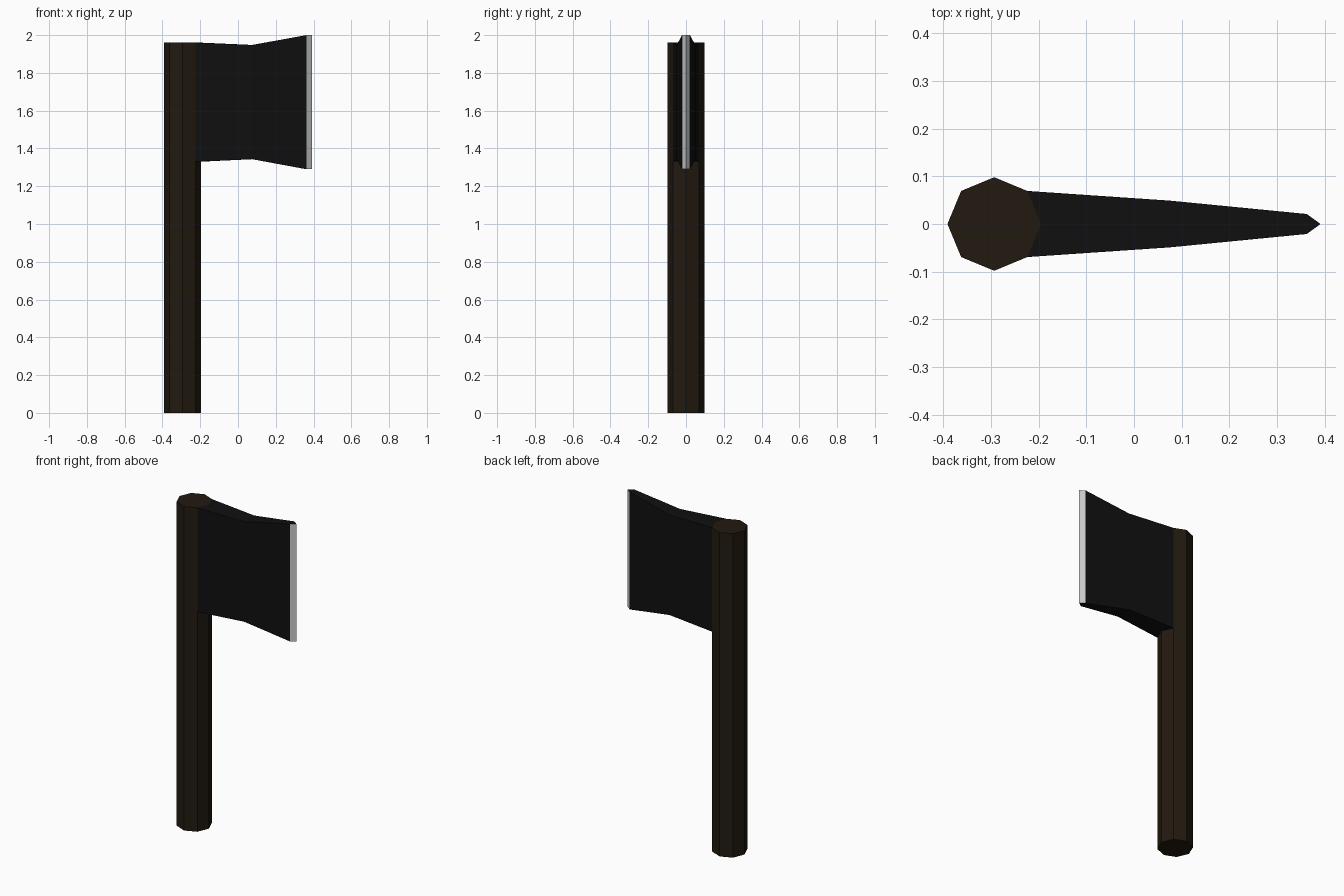
import bpy, bmesh
from math import cos, sin, pi

if "Cube" in bpy.data.objects:
    bpy.data.objects.remove(bpy.data.objects["Cube"])


def material(name, rgb):
    m = bpy.data.materials.new(name)
    m.diffuse_color = (*rgb, 1)
    m.use_nodes = True
    m.node_tree.nodes["Principled BSDF"].inputs["Base Color"].default_value = m.diffuse_color
    return m


def finish(name, bm, *mats):
    bmesh.ops.recalc_face_normals(bm, faces=bm.faces)
    mesh = bpy.data.meshes.new(name)
    bm.to_mesh(mesh)
    bm.free()
    for m in mats:
        mesh.materials.append(m)
    obj = bpy.data.objects.new(name, mesh)
    bpy.context.collection.objects.link(obj)


wood = material("dark_wood", (0.016, 0.010, 0.005))
iron = material("black_iron", (0.005, 0.005, 0.005))
steel = material("bare_steel", (0.6, 0.6, 0.6))

# Octagonal handle
R, CX, H = 0.098, -0.293, 1.96
bm = bmesh.new()
ring = [bm.verts.new((CX + R * cos(i * pi / 4), R * sin(i * pi / 4), 0)) for i in range(8)]
base = bm.faces.new(ring)
top = bmesh.ops.extrude_face_region(bm, geom=[base], use_keep_orig=True)
bmesh.ops.translate(bm, vec=(0, 0, H),
                    verts=[v for v in top["geom"] if isinstance(v, bmesh.types.BMVert)])
finish("handle", bm, wood)

# Axe head: sections as side x, middle x, half thickness, bottom z, top z
sections = [
    (CX + R * cos(pi / 4), CX + R, R * sin(pi / 4), 1.33, 1.96),
    (0.075, 0.075, 0.049, 1.343, 1.948),
    (0.362, 0.362, 0.021, 1.29, 2.0),
]
bm = bmesh.new()
rows = []
for xs, xm, hy, zb, zt in sections:
    outline = [(xs, -hy, zb), (xm, 0, zb), (xs, hy, zb),
               (xs, hy, zt), (xm, 0, zt), (xs, -hy, zt)]
    rows.append([bm.verts.new(p) for p in outline])
for a, b in zip(rows, rows[1:]):
    for i in range(6):
        j = (i + 1) % 6
        bm.faces.new((a[i], a[j], b[j], b[i]))

# Sharpened edge: steel bevels with dark end caps
last = rows[-1]
low, high = (bm.verts.new((0.391, 0, z)) for z in (1.29, 2.0))
bm.faces.new((last[0], last[1], last[2], low))
bm.faces.new((last[3], last[4], last[5], high))
for lo, hi in ((last[0], last[5]), (last[2], last[3])):
    bm.faces.new((lo, low, high, hi)).material_index = 1
finish("axe_head", bm, iron, steel)
